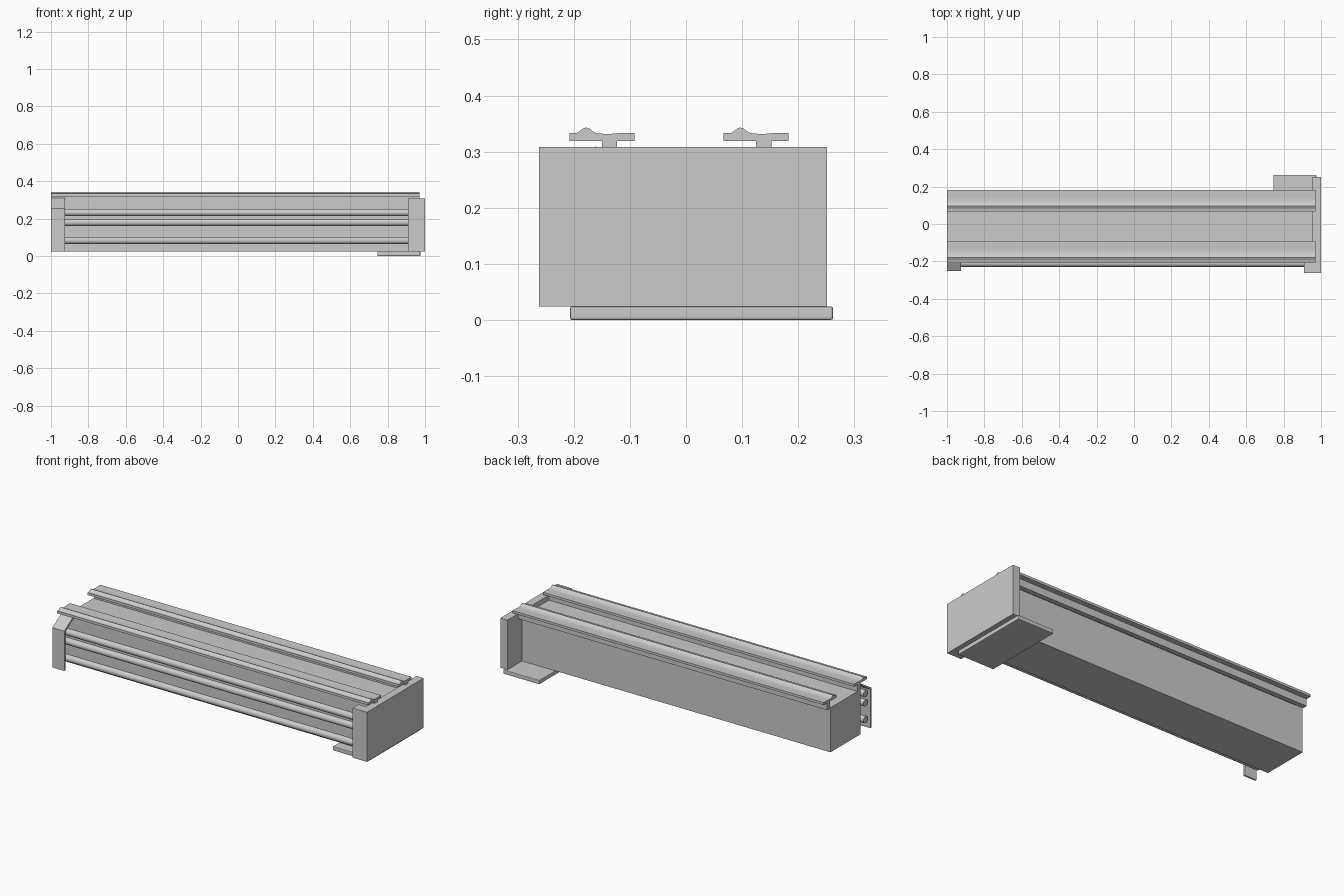
import bpy, bmesh
from mathutils import Vector

if "Cube" in bpy.data.objects:
    bpy.data.objects.remove(bpy.data.objects["Cube"])


def finish(name, bm, smooth=False):
    bmesh.ops.recalc_face_normals(bm, faces=bm.faces)
    me = bpy.data.meshes.new(name)
    bm.to_mesh(me)
    bm.free()
    ob = bpy.data.objects.new(name, me)
    bpy.context.collection.objects.link(ob)
    if smooth:
        bpy.ops.object.select_all(action='DESELECT')
        ob.select_set(True)
        bpy.context.view_layer.objects.active = ob
        bpy.ops.object.shade_smooth_by_angle(angle=0.6)
    return ob


def prism(name, pts, direction, smooth=False):
    """Extrude a closed planar outline along a vector."""
    bm = bmesh.new()
    f = bm.faces.new([bm.verts.new(p) for p in pts])
    r = bmesh.ops.extrude_face_region(bm, geom=[f], use_keep_orig=True)
    moved = [v for v in r['geom'] if isinstance(v, bmesh.types.BMVert)]
    bmesh.ops.translate(bm, verts=moved, vec=Vector(direction))
    return finish(name, bm, smooth)


def box(name, x0, x1, y0, y1, z0, z1):
    pts = [(x0, y0, z0), (x1, y0, z0), (x1, y1, z0), (x0, y1, z0)]
    return prism(name, pts, (0, 0, z1 - z0))


def rod(name, x0, x1, y, z, r):
    bpy.ops.mesh.primitive_cylinder_add(vertices=24, radius=r, depth=x1 - x0,
                                        location=((x0 + x1) / 2, y, z),
                                        rotation=(0, 1.5707963, 0))
    ob = bpy.context.object
    ob.name = name
    bpy.ops.object.shade_smooth_by_angle(angle=0.6)


# Long main beam
box("main_beam", -1, 0.96, -0.15, 0.121, 0.025, 0.28)

# Two top rails: T section with a rounded ridge
rail = [(-.208, .319), (-.15, .319), (-.15, .278), (-.123, .278),
        (-.123, .319), (-.092, .319), (-.092, .333), (-.12, .333),
        (-.14, .331), (-.16, .333), (-.166, .336), (-.172, .341),
        (-.178, .343), (-.184, .341), (-.19, .336), (-.195, .333),
        (-.208, .333)]
for name, dy in (("front_top_rail", 0), ("back_top_rail", 0.275)):
    prism(name, [(-1, y + dy, z) for y, z in rail], (1.97, 0, 0), True)

# Three round bars along the front
for i, z in enumerate((0.232, 0.179, 0.083)):
    rod(f"front_bar_{i + 1}", -0.99, 0.93, -0.21, z, 0.019)

# Right end housing wrapping round the front corner
ell = [(1, -.262), (1, .251), (.955, .251), (.955, -.207),
       (.91, -.207), (.91, -.262)]
prism("right_end_housing", [(x, y, 0.024) for x, y in ell], (0, 0, 0.284))

# Thin bent guard on the left end
guard = [(-.25, .025), (-.25, .253), (-.16, .31), (-.16, .298),
         (-.24, .247), (-.24, .025)]
prism("left_end_guard", [(-1, y, z) for y, z in guard], (0.075, 0, 0))

# Foot plate under the right end
foot = box("foot_plate", 0.745, 0.975, -0.207, 0.262, 0, 0.024)
bev = foot.modifiers.new("soft_edges", 'BEVEL')
bev.width = 0.004
bev.segments = 2
